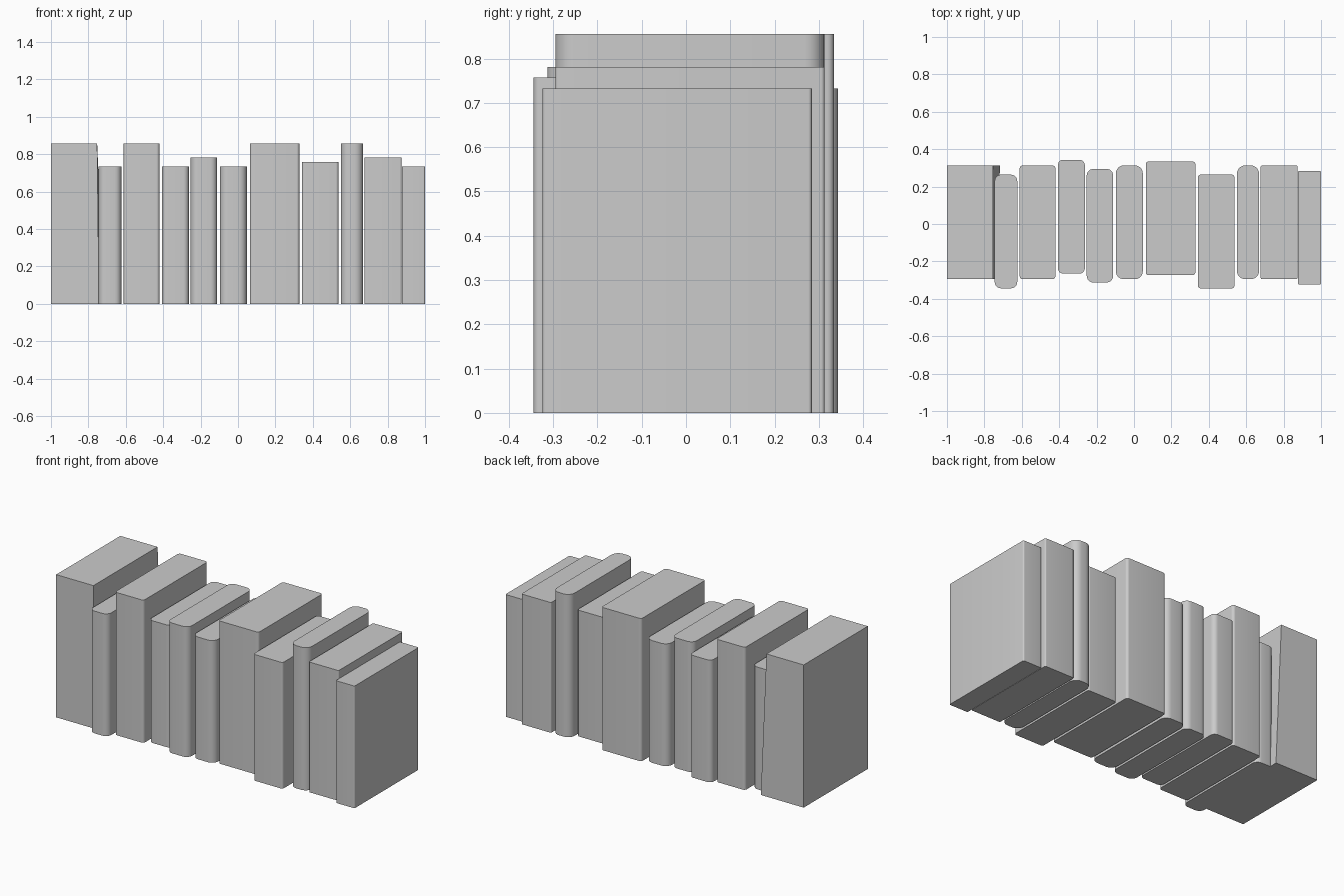
import bpy, bmesh, math

if "Cube" in bpy.data.objects:
    bpy.data.objects.remove(bpy.data.objects["Cube"])

DEPTH = 0.608  # every book has the same depth

# left x, right x, centre y, height, corner radius
BOOKS = [
    (-1.000, -0.753, 0.009, 0.856, 0.0),
    (-0.745, -0.624, -0.040, 0.733, 0.035),
    (-0.611, -0.420, 0.009, 0.856, 0.016),
    (-0.407, -0.263, 0.039, 0.733, 0.028),
    (-0.253, -0.111, -0.009, 0.781, 0.037),
    (-0.097, 0.047, 0.009, 0.733, 0.042),
    (0.063, 0.328, 0.030, 0.856, 0.015),
    (0.342, 0.537, -0.040, 0.757, 0.014),
    (0.550, 0.669, 0.009, 0.856, 0.045),
    (0.677, 0.874, 0.009, 0.781, 0.008),
    (0.876, 1.000, -0.020, 0.733, 0.008),
]


def outline(x0, x1, y0, y1, r, steps=6):
    """Counter-clockwise rectangle with rounded corners."""
    if r == 0:
        return [(x1, y1), (x0, y1), (x0, y0), (x1, y0)]
    centres = [(x1 - r, y1 - r), (x0 + r, y1 - r), (x0 + r, y0 + r), (x1 - r, y0 + r)]
    return [(cx + r * math.cos(a), cy + r * math.sin(a))
            for k, (cx, cy) in enumerate(centres)
            for a in [(k + i / steps) * math.pi / 2 for i in range(steps + 1)]]


def add_book(name, x0, x1, yc, height, r):
    bm = bmesh.new()
    pts = outline(x0, x1, yc - DEPTH / 2, yc + DEPTH / 2, r)
    low = [bm.verts.new((x, y, 0)) for x, y in pts]
    high = [bm.verts.new((x, y, height)) for x, y in pts]
    bm.faces.new(low[::-1])
    bm.faces.new(high)
    for i in range(len(pts)):
        j = (i + 1) % len(pts)
        bm.faces.new((low[i], low[j], high[j], high[i]))
    if r == 0:
        # end book flares slightly at the foot of its inner side
        low[0].co.x += 0.037
        low[3].co.x += 0.010
    mesh = bpy.data.meshes.new(name)
    bm.to_mesh(mesh)
    bm.free()
    obj = bpy.data.objects.new(name, mesh)
    bpy.context.collection.objects.link(obj)
    bpy.ops.object.select_all(action='DESELECT')
    obj.select_set(True)
    bpy.context.view_layer.objects.active = obj
    bpy.ops.object.shade_smooth_by_angle(angle=math.radians(30))


# row of books, left to right
for n, spec in enumerate(BOOKS, 1):
    add_book(f"book_{n:02d}", *spec)
